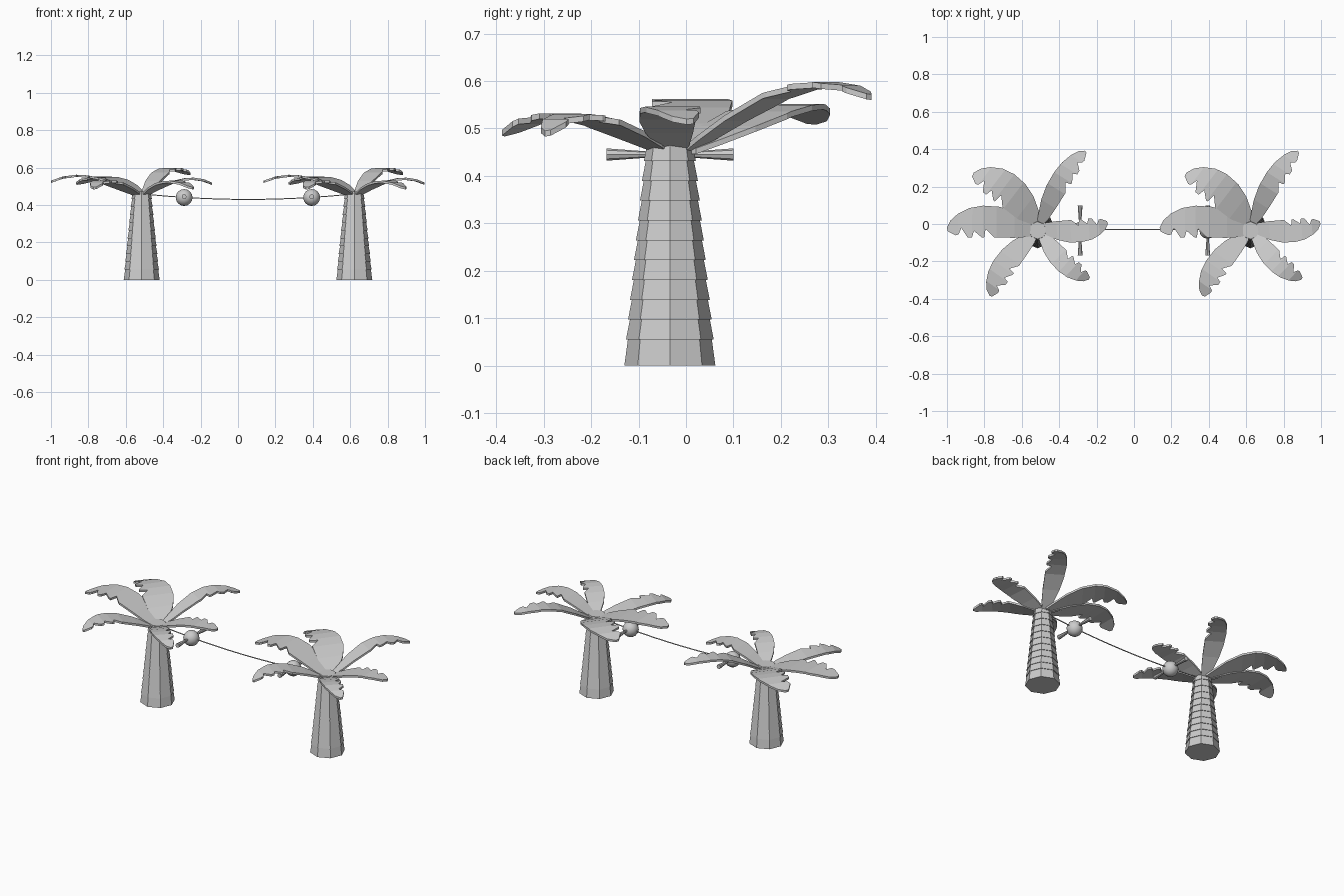
import bpy, bmesh, math
from mathutils import Vector

if "Cube" in bpy.data.objects:
    bpy.data.objects.remove(bpy.data.objects["Cube"])

TREES = (-0.515, 0.622)
Y0 = -0.034


def finish(bm, name):
    bmesh.ops.recalc_face_normals(bm, faces=bm.faces[:])
    me = bpy.data.meshes.new(name)
    bm.to_mesh(me)
    bm.free()
    ob = bpy.data.objects.new(name, me)
    bpy.context.collection.objects.link(ob)
    return ob


def lerp(table, u):
    for (a, p), (b, q) in zip(table, table[1:]):
        if u <= b:
            return p + (q - p) * (u - a) / (b - a)
    return table[-1][1]


# Eight-sided trunk: stacked tapering bands with small overhanging lips
def trunk(cx, name):
    zs = [0] + [0.055 + 0.0418 * i for i in range(11)]
    rad = lambda z: 0.096 - 0.1 * z
    rings = []
    for i, (a, b) in enumerate(zip(zs, zs[1:])):
        lip = 0 if i == 0 else 0.002
        rings += [(rad(a) + lip, a), (rad(b) - 0.002, b)]
    bm = bmesh.new()
    loops = [[bm.verts.new((cx + r * math.cos(k * math.pi / 4), Y0 + r * math.sin(k * math.pi / 4), z))
              for k in range(8)] for r, z in rings]
    for lo, hi in zip(loops, loops[1:]):
        for k in range(8):
            bm.faces.new((lo[k], lo[(k + 1) % 8], hi[(k + 1) % 8], hi[k]))
    bm.faces.new(loops[0][::-1])
    bm.faces.new(loops[-1])
    return finish(bm, name)


# Frond outline: (fraction of length, sideways offset); one smooth edge, one torn edge
SMOOTH = [(0, .025), (.1, .055), (.25, .095), (.42, .12), (.6, .125), (.75, .112), (.88, .08), (.96, .045), (1, .005)]
TORN = [(.99, -.015), (.9, -.035), (.87, -.03), (.84, .005), (.77, -.045), (.72, -.045), (.70, -.01),
        (.61, -.045), (.585, -.045), (.57, .0), (.47, -.045), (.25, -.045), (.1, -.04), (0, -.025)]
RISE = [(0, 0), (.25, .5), (.45, .83), (.6, .97), (.72, 1)]


def frond(cx, base, tip, width, peak, end, flip, name):
    base, tip = Vector(base), Vector(tip)
    d = tip - base
    n = Vector((d.y, -d.x)).normalized() * width * flip
    heights = [(u, .458 + (peak - .458) * f) for u, f in RISE]
    heights += [(.87, peak - .3 * (peak - end)), (1, end)]
    bm = bmesh.new()
    bm.faces.new([bm.verts.new((u, v, 0)) for u, v in SMOOTH + TORN])
    for u, _ in heights[1:-1]:
        bmesh.ops.bisect_plane(bm, geom=bm.verts[:] + bm.edges[:] + bm.faces[:],
                               plane_co=(u, 0, 0), plane_no=(1, 0, 0), dist=1e-5)
    for v in bm.verts:
        p = base + d * v.co.x + n * v.co.y
        v.co = (p.x + cx, p.y, lerp(heights, v.co.x))
    ext = bmesh.ops.extrude_face_region(bm, geom=bm.faces[:], use_keep_orig=True)
    for g in ext['geom']:
        if isinstance(g, bmesh.types.BMVert):
            g.co.z -= .012
    return finish(bm, name)


# base, tip (x relative to the trunk), width, peak height, tip height, torn side
FRONDS = [
    ((-.005, -.03), (-.485, -.025), 1.0, .562, .53, 1),
    ((.005, .0), (-.345, .27), 1.05, .552, .52, 1),
    ((.01, .0), (.255, .39), .65, .598, .572, -1),
    ((.01, -.025), (.375, .005), .72, .546, .52, 1),
    ((.01, -.045), (.275, -.295), .65, .53, .495, 1),
    ((-.015, -.045), (-.255, -.385), .75, .532, .495, 1),
]
for t, cx in enumerate(TREES, 1):
    trunk(cx, f"trunk_{t}")
    for i, f in enumerate(FRONDS, 1):
        frond(cx, *f, f"palm_{t}_frond_{i}")

# Balls on the rope, each with two flared pegs
for t, x in enumerate((-.288, .394), 1):
    bpy.ops.mesh.primitive_uv_sphere_add(segments=12, ring_count=8, radius=.045, location=(x, Y0, .44))
    bpy.context.object.name = f"ball_{t}"
    bpy.ops.object.shade_smooth_by_angle()
    for s in (-1, 1):
        bpy.ops.mesh.primitive_cone_add(vertices=8, radius1=.006, radius2=.013, depth=.095,
                                        location=(x, Y0 + s * .0865, .445),
                                        rotation=(-s * math.pi / 2, 0, 0))
        bpy.context.object.name = f"peg_{t}_{'front' if s < 0 else 'back'}"

# Sagging rope between the trunks
cu = bpy.data.curves.new("rope", 'CURVE')
cu.dimensions = '3D'
cu.bevel_depth = .003
cu.bevel_resolution = 1
cu.use_fill_caps = True
sp = cu.splines.new('POLY')
N = 12
sp.points.add(N)
for i in range(N + 1):
    k = 2 * i / N - 1
    sp.points[i].co = (.0535 + .53 * k, Y0 + .004, .43 + .026 * k * k, 1)
bpy.context.collection.objects.link(bpy.data.objects.new("rope", cu))
